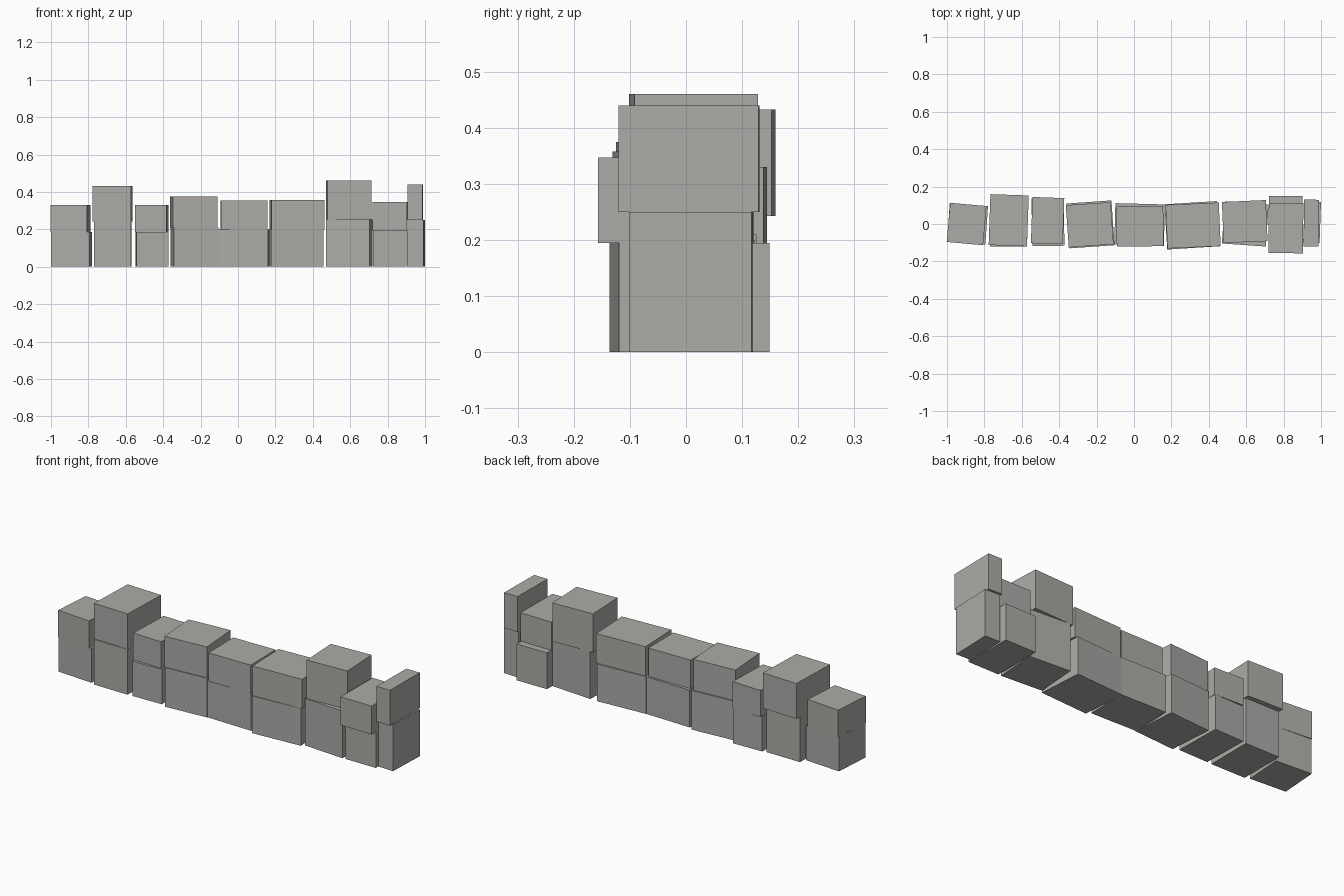
import bpy, math

stone = bpy.data.materials.new("warm_grey_stone")
stone.diffuse_color = (0.42, 0.41, 0.39, 1)


def block(name, cx, cy, w, d, rot, z0, z1):
    """One cut stone, turned slightly about the vertical."""
    bpy.ops.mesh.primitive_cube_add(size=1, location=(cx, cy, (z0 + z1) / 2),
                                    rotation=(0, 0, math.radians(rot)))
    ob = bpy.context.object
    ob.name = name
    ob.scale = (w, d, z1 - z0)
    ob.data.materials.append(stone)


# Each column: seam height, top height,
# lower stone (x, y, width, depth, turn), upper stone (same)
columns = [
    (0.185, 0.33, (-0.89, 0.00, 0.205, 0.205, -4.0), (-0.895, 0.00, 0.195, 0.21, -5.0)),
    (0.243, 0.433, (-0.67, 0.005, 0.20, 0.25, -0.5), (-0.67, 0.02, 0.205, 0.272, -2.0)),
    (0.187, 0.33, (-0.46, 0.01, 0.172, 0.255, 1.0), (-0.462, 0.018, 0.17, 0.247, -2.0)),
    (0.21, 0.375, (-0.232, -0.002, 0.24, 0.24, 4.0), (-0.237, -0.004, 0.24, 0.226, 4.0)),
    (0.20, 0.353, (0.03, -0.003, 0.265, 0.222, -1.5), (0.032, -0.012, 0.25, 0.215, 0.5)),
    (0.20, 0.358, (0.31, -0.007, 0.28, 0.242, 3.5), (0.316, -0.008, 0.285, 0.233, 2.5)),
    (0.253, 0.46, (0.595, 0.00, 0.235, 0.225, -4.0), (0.592, 0.013, 0.235, 0.22, 2.5)),
    (0.195, 0.347, (0.812, 0.015, 0.18, 0.268, 0.0), (0.812, -0.022, 0.185, 0.268, -0.5)),
    (0.25, 0.44, (0.952, 0.009, 0.088, 0.218, -2.0), (0.948, 0.005, 0.08, 0.25, -0.8)),
]

# Two courses of stones along the wall
for i, (seam, top, low, up) in enumerate(columns, 1):
    block(f"lower_stone_{i}", *low, 0, seam)
    block(f"upper_stone_{i}", *up, seam, top)
